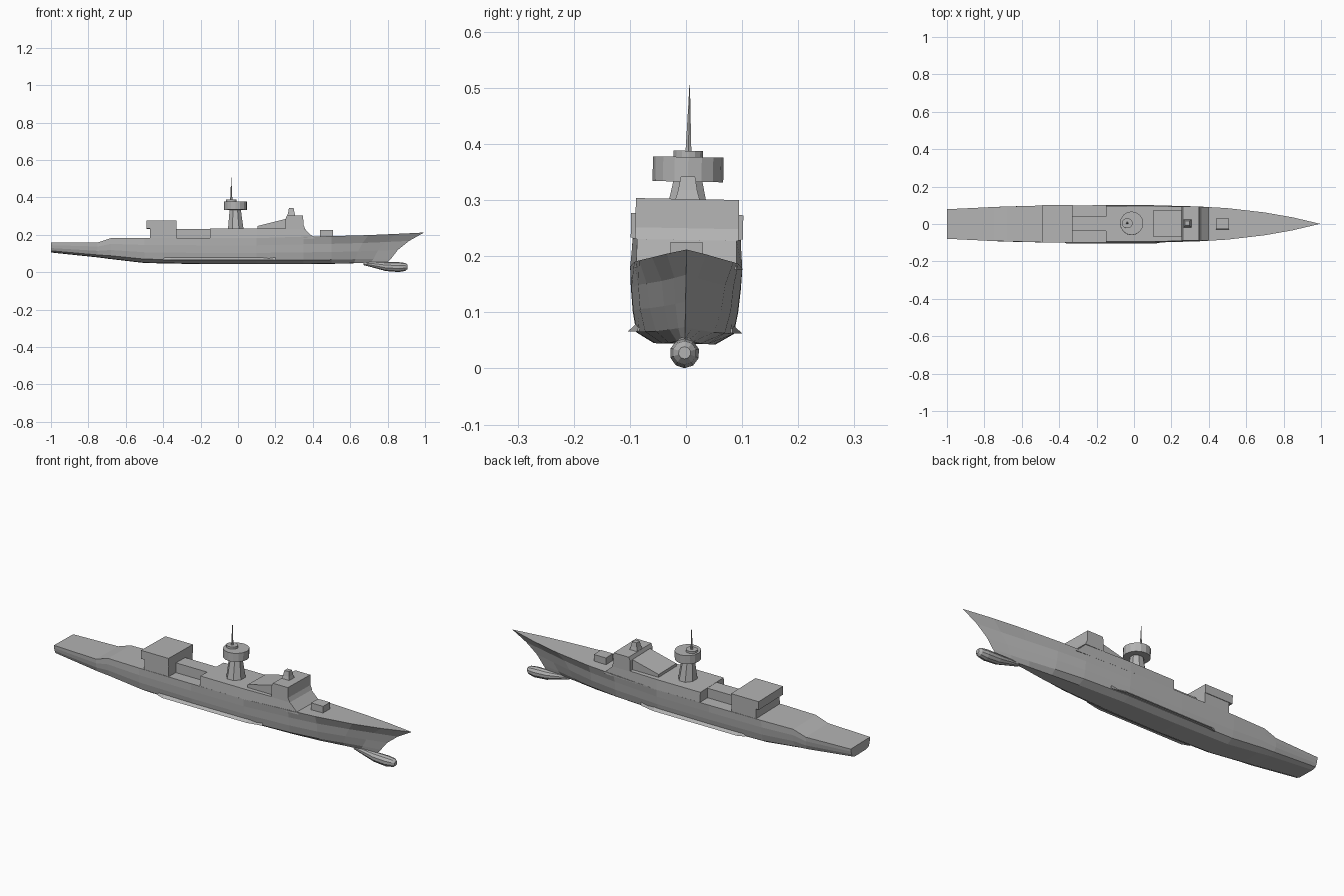
import bpy, bmesh, math
from mathutils import Matrix

cube = bpy.data.objects.get("Cube")
if cube:
    bpy.data.objects.remove(cube, do_unlink=True)

grey = bpy.data.materials.new("hull grey")
grey.use_nodes = True
grey.diffuse_color = (0.45, 0.45, 0.45, 1)
grey.node_tree.nodes["Principled BSDF"].inputs["Base Color"].default_value = (0.45, 0.45, 0.45, 1)

# The whole ship heels very slightly to one side
HEEL = Matrix.Translation((0, -0.003, 0)) @ Matrix.Rotation(-0.019, 4, 'X')


def finish(name, bm):
    bmesh.ops.recalc_face_normals(bm, faces=bm.faces)
    mesh = bpy.data.meshes.new(name)
    bm.to_mesh(mesh)
    bm.free()
    mesh.transform(HEEL)
    mesh.materials.append(grey)
    ob = bpy.data.objects.new(name, mesh)
    bpy.context.collection.objects.link(ob)
    return ob


def loft(name, rings):
    """Skin a list of closed rings and cap both ends."""
    bm = bmesh.new()
    rows = [[bm.verts.new(p) for p in ring] for ring in rings]
    n = len(rows[0])
    for a, b in zip(rows, rows[1:]):
        for i in range(n):
            j = (i + 1) % n
            bm.faces.new((a[i], a[j], b[j], b[i]))
    bm.faces.new(rows[0])
    bm.faces.new(rows[-1])
    bmesh.ops.remove_doubles(bm, verts=bm.verts, dist=0.0002)
    return finish(name, bm)


def ellipse(cx, cy, z, rx, ry, n, turn=0.0):
    return [(cx + rx * math.cos(math.tau * i / n + turn),
             cy + ry * math.sin(math.tau * i / n + turn), z) for i in range(n)]


def prism(name, profile, half_width):
    """Side profile in x, z extruded across the beam."""
    return loft(name, [[(x, y, z) for x, z in profile] for y in (-half_width, half_width)])


def box(name, x0, x1, half_width, z0, z1):
    return prism(name, [(x0, z0), (x1, z0), (x1, z1), (x0, z1)], half_width)


def half_beam(x):
    pts = [(-1, .079), (-.7, .093), (-.45, .099), (.1, .1), (.4, .091), (1, 0)]
    for (xa, ya), (xb, yb) in zip(pts, pts[1:]):
        if x <= xb:
            return ya + (yb - ya) * (x - xa) / (xb - xa)
    return 0


# Hull: x, deck z, then half widths at deck, knuckle, mid, chine, bottom, and keel z
stations = [
    (-1.0, .157, .079, .077, .073, .066, .045, .106),
    (-.75, .157, .091, .091, .088, .080, .055, .080),
    (-.68, .180, .093, .094, .090, .082, .055, .071),
    (-.50, .180, .098, .098, .094, .085, .055, .050),
    (-.20, .180, .100, .098, .094, .087, .055, .044),
    (.10, .180, .100, .097, .093, .086, .052, .044),
    (.35, .188, .093, .085, .081, .071, .040, .044),
    (.50, .191, .084, .070, .064, .052, .028, .045),
    (.70, .197, .061, .043, .038, .028, .014, .048),
    (.85, .204, .035, .021, .018, .012, .006, .050),
    (1.0, .212, 0, 0, 0, 0, 0, .052),
]
fractions = (1, .72, .42, .14, 0)       # height of each level between keel and deck
stem = (.995, .915, .855, .82, .80)     # raked stem position of each level
rings = []
for x, deck, *widths, keel in stations:
    side = []
    for w, f, tip in zip(widths, fractions, stem):
        px = x if x < .5 else .5 + (x - .5) * (tip - .5) * 2
        side.append((px, w, keel + (deck - keel) * f))
    rings.append(side + [(px, -w, z) for px, w, z in reversed(side)])
loft("hull", rings)


# Raised deck following the hull sides, with a sloping front
def plan(z, front, inset):
    xs = [-.15, .1, front]
    edge = [(x, half_beam(x) - inset, z) for x in xs]
    return edge + [(x, -y, z) for x, y, z in reversed(edge)]


loft("raised_deck", [plan(.178, .41, 0), plan(.231, .355, .004)])
box("midship_casing", -.34, -.14, .038, .175, .230)

# Hangar with overhanging roof block
box("hangar_base", -.47, -.33, .097, .175, .232)
box("hangar_roof", -.488, -.33, .1, .232, .275)

# Bridge and the wedge house behind it
prism("bridge", [(.255, .229), (.36, .229), (.35, .250), (.348, .302), (.262, .302), (.255, .285)], .092)
prism("wedge_house", [(.105, .229), (.27, .229), (.27, .287), (.105, .246)], .072)
loft("bridge_director", [ellipse(.285, 0, z, r, r, 4, math.pi / 4)
                         for z, r in ((.30, .031), (.318, .024), (.342, .018))])

# Mast tower with radar drum, cap and pole
loft("mast_tower", [ellipse(-.012, 0, .229, .045, .052, 8, math.pi / 8),
                    ellipse(-.015, 0, .338, .032, .027, 8, math.pi / 8)])
loft("radar_drum", [ellipse(-.013, 0, z, .062, .063, 16) for z in (.333, .377)])
loft("drum_cap", [ellipse(-.036, 0, z, .029, .027, 14) for z in (.376, .388)])
loft("mast_pole", [ellipse(-.036, 0, z, r, r, 6) for z, r in ((.387, .006), (.44, .0035), (.505, .0006))])

# Foredeck gun housing
box("gun_housing", .438, .507, .029, .186, .225)

# Bulbous bow
bulb = [(.67, .046, .008), (.72, .041, .016), (.79, .030, .024), (.86, .027, .0265),
        (.895, .028, .021), (.907, .028, .011)]
loft("bow_bulb", [[(x, r * math.cos(math.tau * (i + .5) / 10), z + r * math.sin(math.tau * (i + .5) / 10))
                   for i in range(10)] for x, z, r in bulb])

# Bilge keels, one on each side
for label, s in (("left", 1), ("right", -1)):
    loft(label + "_bilge_keel", [
        [(x, s * .083, .082), (x, s * y, .064), (x, s * .080, .066)]
        for x, y in ((-.40, .087), (-.36, .102), (.12, .102), (.20, .085))])
